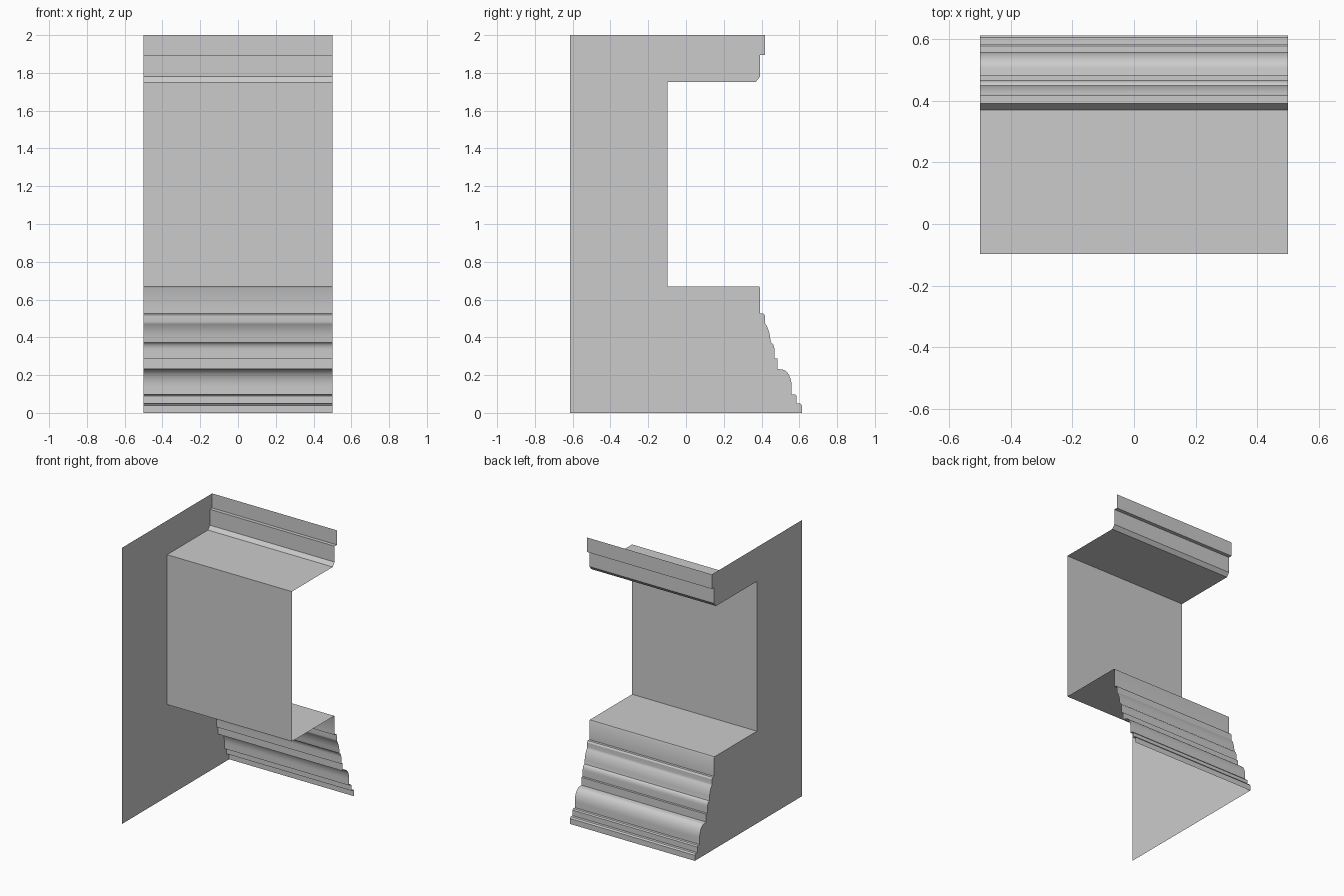
import bpy, bmesh, math

if "Cube" in bpy.data.objects:
    bpy.data.objects.remove(bpy.data.objects["Cube"])

HALF = 0.5      # half length along x
BACK = -0.613   # rear edge of the end panel


def arc(cy, cz, ry, rz, a0, a1, n=10):
    """Elliptical arc in the y-z plane, angles in degrees."""
    return [(cy + ry * math.cos(math.radians(a0 + (a1 - a0) * i / n)),
             cz + rz * math.sin(math.radians(a0 + (a1 - a0) * i / n)))
            for i in range(n + 1)]


def finish(name, bm):
    mesh = bpy.data.meshes.new(name)
    bm.to_mesh(mesh)
    bm.free()
    obj = bpy.data.objects.new(name, mesh)
    bpy.context.collection.objects.link(obj)
    return obj


# Moulding profile (y, z), from the cornice down to the base
profile = [(0.418, 2.0), (0.418, 1.895), (0.392, 1.895), (0.392, 1.78), (0.37, 1.753),
           (-0.097, 1.753), (-0.097, 0.668),                        # recessed wall
           (0.388, 0.668), (0.392, 0.66), (0.392, 0.527),           # ledge
           (0.41, 0.527), (0.417, 0.515), (0.417, 0.482)]
profile += arc(0.352, 0.375, 0.095, 0.14, 46, 6, 8)                 # upper ogee curve
profile += arc(0.446, 0.335, 0.022, 0.038, 80, 0, 6)                # lower ogee curve
profile += [(0.468, 0.289), (0.484, 0.289), (0.484, 0.232)]
profile += arc(0.505, 0.14, 0.054, 0.09, 90, 0, 12)                 # rounded torus
profile += [(0.559, 0.098), (0.578, 0.098), (0.585, 0.09), (0.585, 0.05),
            (0.605, 0.05), (0.613, 0.04), (0.613, 0.0)]

# Moulding: open strip swept along x
bm = bmesh.new()
left = [bm.verts.new((-HALF, y, z)) for y, z in profile]
right = [bm.verts.new((HALF, y, z)) for y, z in profile]
for i in range(len(profile) - 1):
    bm.faces.new((left[i], left[i + 1], right[i + 1], right[i]))
bm.normal_update()
if bm.faces[:][0].normal.y < 0:
    bmesh.ops.reverse_faces(bm, faces=bm.faces[:])
moulding = finish("moulding", bm)
bpy.context.view_layer.objects.active = moulding
moulding.select_set(True)
bpy.ops.object.shade_smooth_by_angle(angle=math.radians(30))

# End panel: flat cap closing only the left end
bm = bmesh.new()
outline = profile + [(BACK, 0.0), (BACK, 2.0)]
cap = bm.faces.new([bm.verts.new((-HALF, y, z)) for y, z in outline])
cap.normal_update()
if cap.normal.x > 0:
    cap.normal_flip()
bmesh.ops.triangulate(bm, faces=[cap])
finish("end_panel", bm)
